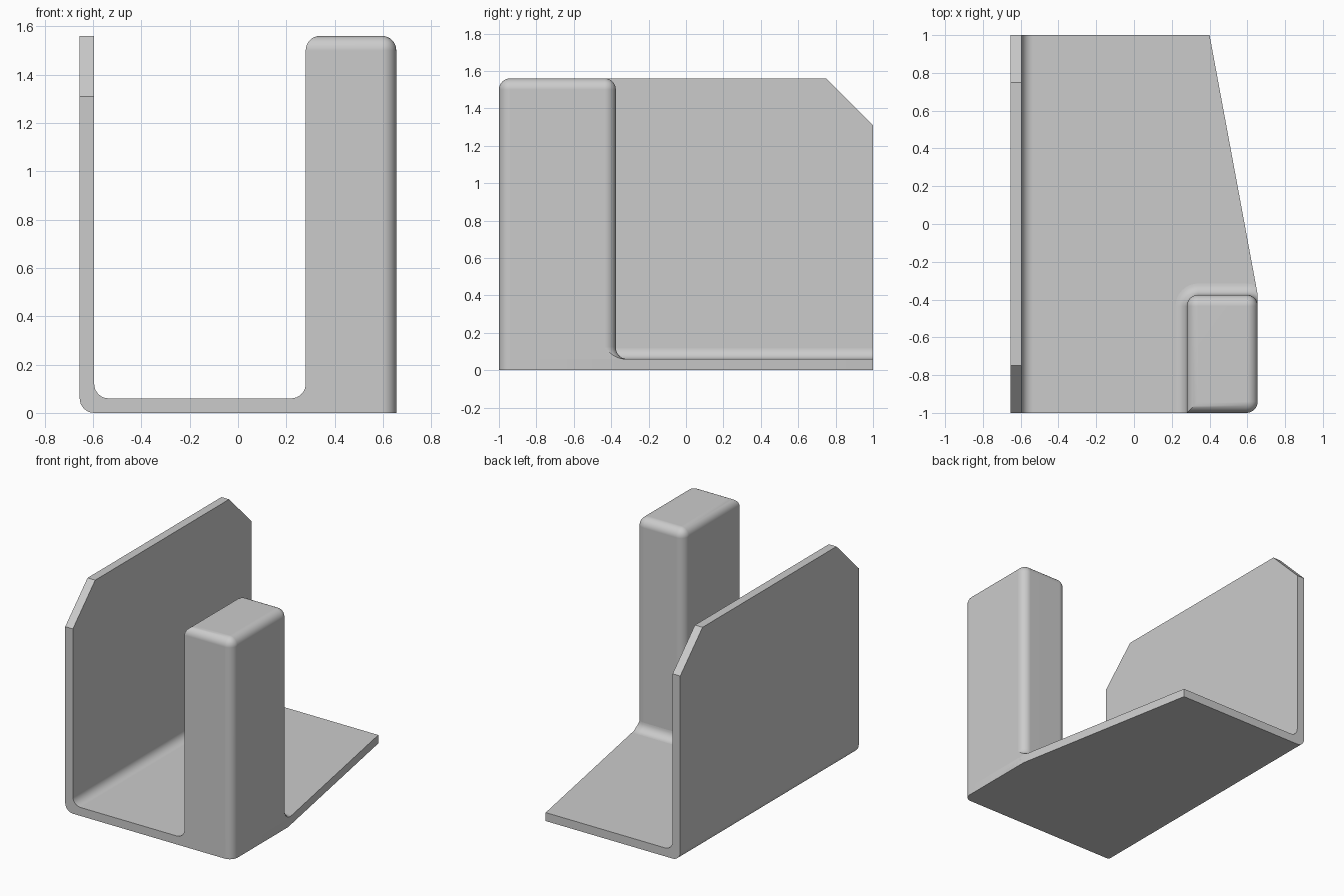
import bpy, bmesh
from math import sin, cos, pi
from mathutils import Vector

if "Cube" in bpy.data.objects:
    bpy.data.objects.remove(bpy.data.objects["Cube"])

X, Y, H = 0.655, 1.0, 1.56       # half width, half depth, height
T, R = 0.06, 0.06                # sheet thickness, rounding radius
POST_X, POST_Y = 0.28, -0.375    # inner corner of the post
CHAMFER = 0.25
SEG = 8
SLANT = (Vector((X, POST_Y, 0)), Vector((Y - POST_Y, X - 0.4, 0)).normalized())

grey = bpy.data.materials.new("plain grey")
grey.use_nodes = True
grey.diffuse_color = (0.6, 0.6, 0.6, 1)
grey.node_tree.nodes["Principled BSDF"].inputs["Base Color"].default_value = (0.6, 0.6, 0.6, 1)


def arc(cx, cy, r, start, end, n=SEG):
    """Points on an arc, angles in quarter turns."""
    angles = [(start + (end - start) * i / n) * pi / 2 for i in range(n + 1)]
    return [(cx + r * cos(a), cy + r * sin(a)) for a in angles]


def cut(bm, point, normal):
    """Trim everything beyond a plane and close the cut."""
    geom = bm.verts[:] + bm.edges[:] + bm.faces[:]
    bmesh.ops.bisect_plane(bm, geom=geom, dist=1e-5, plane_co=point,
                           plane_no=normal, clear_outer=True)
    rim = [e for e in bm.edges if e.is_boundary]
    if rim:
        bmesh.ops.holes_fill(bm, edges=rim, sides=0)


def is_upright(e):
    a, b = (v.co for v in e.verts)
    return (a - b).xy.length < 1e-4


def finish(bm, name):
    bmesh.ops.recalc_face_normals(bm, faces=bm.faces[:])
    mesh = bpy.data.meshes.new(name)
    bm.to_mesh(mesh)
    bm.free()
    mesh.materials.append(grey)
    ob = bpy.data.objects.new(name, mesh)
    bpy.context.collection.objects.link(ob)
    bpy.ops.object.select_all(action='DESELECT')
    ob.select_set(True)
    bpy.context.view_layer.objects.active = ob
    bpy.ops.object.shade_smooth_by_angle(angle=pi / 6)
    mod = ob.modifiers.new("flat face normals", 'WEIGHTED_NORMAL')
    mod.keep_sharp = True
    return ob


# Folded sheet: side wall and floor, one bent profile along y
inner = -X + T
profile = [(X, 0), (X, T)]
profile += arc(inner + R, T + R, R, 3, 2)
profile += [(inner, H), (-X, H)]
profile += arc(-X + R, R, R, 2, 3)
bm = bmesh.new()
face = bm.faces.new([bm.verts.new((x, -Y, z)) for x, z in profile])
ext = bmesh.ops.extrude_face_region(bm, geom=[face])
moved = [v for v in ext["geom"] if isinstance(v, bmesh.types.BMVert)]
bmesh.ops.translate(bm, verts=moved, vec=(0, 2 * Y, 0))
for side in (-1, 1):             # clipped upper wall corners
    cut(bm, Vector((0, side * Y, H - CHAMFER)), Vector((0, side, 1)).normalized())
cut(bm, *SLANT)                  # slanted floor edge
corner = [e for e in bm.edges if is_upright(e)
          and all(v.co.x > X - 0.01 and v.co.y < -Y + 0.01 for v in e.verts)]
bmesh.ops.bevel(bm, geom=corner, offset=R, segments=SEG, profile=0.5, affect='EDGES')
finish(bm, "wall_and_floor")

# Post: block with rounded top and three rounded upright edges
bm = bmesh.new()
bmesh.ops.create_cube(bm, size=1)
bmesh.ops.scale(bm, verts=bm.verts[:], vec=(X - POST_X, POST_Y + Y, H))
bmesh.ops.translate(bm, verts=bm.verts[:],
                    vec=((X + POST_X) / 2, (POST_Y - Y) / 2, H / 2))
edges = []
for e in bm.edges:
    mid = (e.verts[0].co + e.verts[1].co) / 2
    sharp = mid.x < POST_X + 0.01 and mid.y < -Y + 0.01
    if mid.z > H - 0.01 or (is_upright(e) and not sharp):
        edges.append(e)
bmesh.ops.bevel(bm, geom=edges, offset=R, segments=SEG, profile=0.5, affect='EDGES')
finish(bm, "post")

# Concave fillet around the foot of the post
section = [(R * (1 - sin(a)), T + R * (1 - cos(a)))
           for a in (i * pi / 2 / SEG for i in range(SEG + 1))]
section += [(-R / 2, T + R), (-R / 2, T / 2), (R, T / 2)]
bm = bmesh.new()
rows = []
for d, z in section:
    path = [(POST_X - d, -Y)]
    path += arc(POST_X + R, POST_Y - R, R + d, 2, 1)
    path += arc(X - R, POST_Y - R, R + d, 1, 0)
    rows.append([bm.verts.new((x, y, z)) for x, y in path])
for a, b in zip(rows, rows[1:] + rows[:1]):
    for i in range(len(a) - 1):
        bm.faces.new((a[i], a[i + 1], b[i + 1], b[i]))
for end in (0, -1):
    bm.faces.new([row[end] for row in rows])
cut(bm, Vector((X, 0, 0)), Vector((1, 0, 0)))
cut(bm, *SLANT)
finish(bm, "post_foot_fillet")
